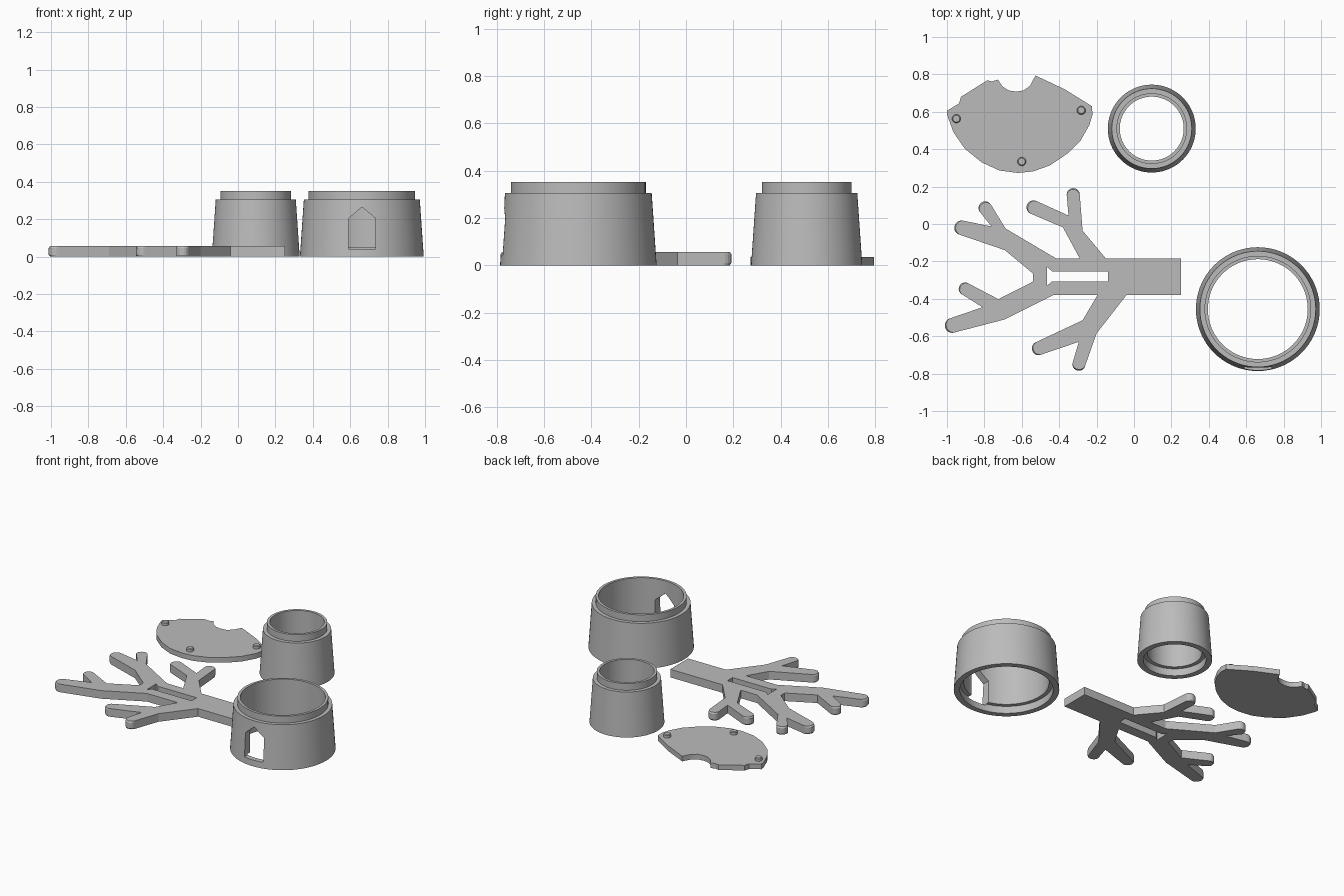
import bpy, bmesh, math
from mathutils import Vector

if "Cube" in bpy.data.objects:
    bpy.data.objects.remove(bpy.data.objects["Cube"])

grey = bpy.data.materials.new("plain_grey")
grey.diffuse_color = (0.5, 0.5, 0.5, 1)
grey.use_nodes = True
grey.node_tree.nodes["Principled BSDF"].inputs["Base Color"].default_value = grey.diffuse_color


def finish(bm, name, loc=(0, 0, 0), smooth=True):
    bmesh.ops.recalc_face_normals(bm, faces=bm.faces)
    me = bpy.data.meshes.new(name)
    bm.to_mesh(me)
    bm.free()
    me.materials.append(grey)
    ob = bpy.data.objects.new(name, me)
    ob.location = loc
    bpy.context.collection.objects.link(ob)
    if smooth:
        bpy.ops.object.select_all(action='DESELECT')
        ob.select_set(True)
        bpy.context.view_layer.objects.active = ob
        bpy.ops.object.shade_smooth_by_angle(angle=math.radians(30))
    return ob


def lathe(name, profile, loc, n=72, closed=True):
    """Spin an (r, z) profile about the vertical axis."""
    bm = bmesh.new()
    rings = [[bm.verts.new((r * math.cos(2 * math.pi * i / n),
                            r * math.sin(2 * math.pi * i / n), z)) for i in range(n)]
             for r, z in profile]
    pairs = list(zip(rings, rings[1:]))
    if closed:
        pairs.append((rings[-1], rings[0]))
    else:
        bm.faces.new(rings[0])
        bm.faces.new(rings[-1])
    for a, b in pairs:
        for i in range(n):
            j = (i + 1) % n
            bm.faces.new((a[i], a[j], b[j], b[i]))
    return finish(bm, name, loc)


def slab(name, loops, levels, smooth=True):
    """Extrude loops of (point, chamfered point); levels are (z, use_chamfer)."""
    bm = bmesh.new()
    caps = {0: [], len(levels) - 1: []}
    for loop in loops:
        n = len(loop)
        rings = [[bm.verts.new((*p[c], z)) for p in loop] for z, c in levels]
        for a, b in zip(rings, rings[1:]):
            for i in range(n):
                j = (i + 1) % n
                bm.faces.new((a[i], a[j], b[j], b[i]))
        for k in caps:
            caps[k] += [bm.edges.get((rings[k][i], rings[k][(i + 1) % n])) for i in range(n)]
    for k, edges in caps.items():
        bmesh.ops.triangle_fill(bm, edges=edges, use_beauty=True, normal=(0, 0, 1))
    return finish(bm, name, smooth=smooth)


def plain(pts):
    return [(Vector(p), Vector(p)) for p in pts]


def tip(a, b, n=10):
    """Rounded twig end from a to b, with a chamfered copy."""
    a, b = Vector(a), Vector(b)
    c = (a + b) / 2
    out = []
    for i in range(n + 1):
        t = math.pi * i / n
        d = a - c
        v = Vector((d.x * math.cos(t) + d.y * math.sin(t), d.y * math.cos(t) - d.x * math.sin(t)))
        out.append((c + v, c + v * (1 - 0.2 * math.sin(t))))
    return out


# Flat tree with rounded twigs and a slot
tree = plain([(.25, -.185), (.25, -.38), (-.04, -.38), (-.20, -.585)])
tree += tip((-.26, -.755), (-.329, -.745)) + plain([(-.295, -.63)])
tree += tip((-.495, -.698), (-.525, -.632)) + plain([(-.275, -.515), (-.195, -.38), (-.43, -.38), (-.69, -.51)])
tree += tip((-.96, -.58), (-.985, -.505)) + plain([(-.81, -.445)])
tree += tip((-.922, -.375), (-.885, -.318)) + plain([(-.725, -.402), (-.54, -.308), (-.54, -.265), (-.69, -.14)])
tree += tip((-.93, -.058), (-.915, .018)) + plain([(-.762, -.013)])
tree += tip((-.826, .067), (-.765, .104)) + plain([(-.687, -.024), (-.415, -.185), (-.29, -.185), (-.38, -.018)])
tree += tip((-.555, .056), (-.52, .122)) + plain([(-.35, .045)])
tree += tip((-.36, .157), (-.29, .157)) + plain([(-.275, -.035), (-.15, -.185)])
slot = plain([(-.465, -.23), (-.437, -.253), (-.14, -.253), (-.14, -.308), (-.44, -.308), (-.465, -.33)])
slab("tree", [tree, slot], [(0, 1), (.01, 0), (.046, 0), (.056, 1)], smooth=False)

# Leaf-shaped plate with a round bite
leaf = [(-1, .605), (-.935, .645), (-.925, .68), (-.785, .768), (-.76, .762), (-.728, .772),
        (-.703, .735), (-.67, .714), (-.63, .708), (-.59, .714), (-.555, .74), (-.527, .794),
        (-.37, .72), (-.225, .63), (-.222, .585), (-.238, .53), (-.285, .447), (-.355, .377),
        (-.45, .313), (-.54, .281), (-.62, .273), (-.72, .286), (-.815, .33), (-.905, .403),
        (-.965, .49), (-.998, .58)]
slab("leaf_plate", [plain(leaf)], [(0, 0), (.036, 0)])

# Pegs on the plate
for i, (x, y) in enumerate([(-.95, .563), (-.282, .608), (-.6, .334)]):
    lathe(f"peg_{i + 1}", [(.023, .03), (.023, .053), (.018, .058)], (x, y, 0), 20, closed=False)


# Tapered rings with a raised lip and a matching recess underneath
def tower(name, base, loc):
    return lathe(name, [(base, 0), (base - .021, .305), (base - .046, .305), (base - .046, .352),
                        (base - .064, .352), (base - .064, .05), (base - .038, .05),
                        (base - .038, 0)], loc)


tower("small_tower", .235, (.095, .51, 0))
big = tower("large_tower", .331, (.662, -.455, 0))

# Pointed doorway cut through the front wall
bm = bmesh.new()
door = [(.592, .042), (.735, .042), (.735, .205), (.663, .265), (.592, .205)]
front, back = [[bm.verts.new((x, y, z)) for x, z in door] for y in (-.9, -.5)]
bm.faces.new(front)
bm.faces.new(back)
for i in range(5):
    j = (i + 1) % 5
    bm.faces.new((front[i], front[j], back[j], back[i]))
cutter = finish(bm, "door_cutter", smooth=False)
cutter.hide_render = True
cutter.hide_set(True)
cut = big.modifiers.new("doorway", 'BOOLEAN')
cut.operation = 'DIFFERENCE'
cut.solver = 'EXACT'
cut.object = cutter
# Cut before the smoothing step
bpy.context.view_layer.objects.active = big
bpy.ops.object.modifier_move_to_index(modifier="doorway", index=0)
